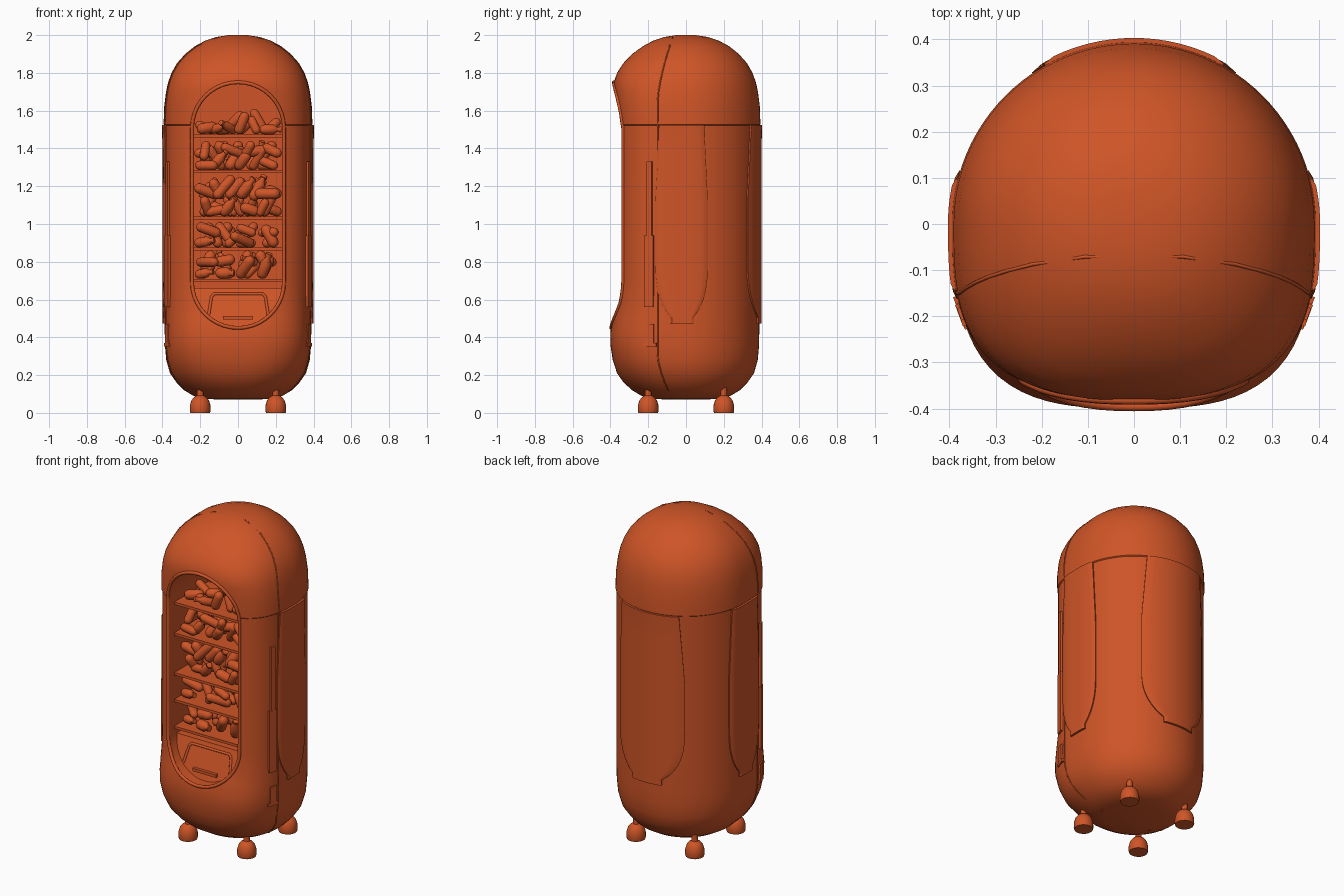
import bpy, bmesh, math, random
from mathutils import Vector, Matrix, Euler

if "Cube" in bpy.data.objects:
    bpy.data.objects.remove(bpy.data.objects["Cube"])

random.seed(4)
mat = bpy.data.materials.new("orange")
mat.diffuse_color = (0.62, 0.09, 0.02, 1)
mat.use_nodes = True
mat.node_tree.nodes["Principled BSDF"].inputs["Base Color"].default_value = mat.diffuse_color

# Body profile: height, side/back radius, front depth
PROFILE = [(0.07, 0.02, 0.02), (0.073, 0.17, 0.17), (0.09, 0.235, 0.235), (0.12, 0.285, 0.285),
           (0.16, 0.325, 0.33), (0.21, 0.36, 0.365), (0.28, 0.38, 0.388), (0.36, 0.387, 0.4),
           (0.43, 0.388, 0.4), (0.5, 0.388, 0.387), (0.58, 0.388, 0.37), (0.7, 0.388, 0.365),
           (1.5, 0.388, 0.365), (1.522, 0.388, 0.365), (1.527, 0.394, 0.368), (1.62, 0.391, 0.373),
           (1.7, 0.381, 0.38), (1.75, 0.37, 0.382), (1.8, 0.352, 0.365), (1.85, 0.324, 0.333),
           (1.9, 0.28, 0.285), (1.94, 0.23, 0.23), (1.97, 0.175, 0.175), (1.99, 0.115, 0.115),
           (2.0, 0.05, 0.05)]


def section(z):
    for (z0, r0, f0), (z1, r1, f1) in zip(PROFILE, PROFILE[1:]):
        if z <= z1:
            t = max(0, (z - z0) / (z1 - z0))
            r, f = r0 + t * (r1 - r0), f0 + t * (f1 - f0)
            break
    n = 3 - 0.8 * min(1, max(0, (z - 1.65) / 0.3, (0.35 - z) / 0.25))
    return r, f, n


def on_body(ang, z, off=0.0):
    r, f, n = section(z)
    c, s = math.cos(ang), math.sin(ang)
    rad = r if s >= 0 else (abs(c / r) ** n + abs(s / f) ** n) ** (-1 / n)
    return Vector(((rad + off) * c, (rad + off) * s, z))


def front_y(x, z):
    r, f, n = section(z)
    return -f * (1 - min(1, abs(x) / r) ** n) ** (1 / n)


def finish(name, bm, smooth=35):
    bmesh.ops.recalc_face_normals(bm, faces=bm.faces)
    me = bpy.data.meshes.new(name)
    bm.to_mesh(me)
    bm.free()
    ob = bpy.data.objects.new(name, me)
    bpy.context.collection.objects.link(ob)
    me.materials.append(mat)
    shade(ob, smooth)
    return ob


def shade(ob, deg=35):
    bpy.ops.object.select_all(action='DESELECT')
    ob.select_set(True)
    bpy.context.view_layer.objects.active = ob
    bpy.ops.object.shade_smooth_by_angle(angle=math.radians(deg))


def loft(bm, rings, caps=True):
    vs = [[bm.verts.new(p) for p in ring] for ring in rings]
    n = len(vs[0])
    for a, b in zip(vs, vs[1:]):
        for i in range(n):
            bm.faces.new((a[i], a[(i + 1) % n], b[(i + 1) % n], b[i]))
    if caps:
        bm.faces.new(vs[0][::-1])
        bm.faces.new(vs[-1])


def lathe(bm, prof, mtx, seg=12):
    loft(bm, [[mtx @ Vector((r * math.cos(2 * math.pi * i / seg), r * math.sin(2 * math.pi * i / seg), z))
               for i in range(seg)] for r, z in prof])


def box(bm, center, size, rot=0):
    bmesh.ops.create_cube(bm, size=1, matrix=Matrix.Translation(center) @ Matrix.Rotation(rot, 4, 'Z')
                          @ Matrix.Diagonal((*size, 1)))


def tube(name, pts, rad, cyclic=True):
    cu = bpy.data.curves.new(name, 'CURVE')
    cu.dimensions = '3D'
    cu.bevel_depth, cu.bevel_resolution = rad, 2
    sp = cu.splines.new('POLY')
    sp.points.add(len(pts) - 1)
    for p, q in zip(sp.points, pts):
        p.co = (*q, 1)
    sp.use_cyclic_u = cyclic
    cu.materials.append(mat)
    ob = bpy.data.objects.new(name, cu)
    bpy.context.collection.objects.link(ob)


def stadium(w, z0, z1, seg=20):
    top = [(w * math.cos(math.pi * i / seg), z1 - w + w * math.sin(math.pi * i / seg)) for i in range(seg + 1)]
    side = [z1 - w + (z0 - z1 + 2 * w) * k / 12 for k in range(1, 12)]
    low = [(-w * math.cos(math.pi * i / seg), z0 + w - w * math.sin(math.pi * i / seg)) for i in range(seg + 1)]
    return top + [(-w, z) for z in side] + low + [(w, z) for z in side[::-1]]


# Capsule body with the window cavity cut in
bm = bmesh.new()
loft(bm, [[on_body(2 * math.pi * i / 96, z) for i in range(96)] for z, _, _ in PROFILE])
body = finish("body", bm)
BACK = 0.05
bm = bmesh.new()
win = stadium(0.24, 0.455, 1.745)
loft(bm, [[(x, y, z) for x, z in win] for y in (-0.6, BACK)])
cutter = finish("window_cutter", bm)
mod = body.modifiers.new("window", 'BOOLEAN')
mod.operation, mod.solver, mod.object = 'DIFFERENCE', 'EXACT', cutter
bpy.context.view_layer.objects.active = body
bpy.ops.object.modifier_apply(modifier="window")
bpy.data.objects.remove(cutter)
shade(body)
tube("window_rim", [(x, front_y(x, z), z) for x, z in stadium(0.243, 0.45, 1.75)], 0.01)

# Raised side and back panels with rounded lower ends
for name, mid, half in (("right_panel", -3, 20), ("left_panel", 183, 20), ("back_panel", 90, 34)):
    bm = bmesh.new()
    rings = []
    for k in range(25):
        u = k / 24
        z = 1.524 - 1.05 * (1 - (1 - u) ** 1.7)
        t = max(0, (0.80 - z) / 0.33)
        w = half * max(0.25, (1 - min(1, t) ** 2.6)) ** 0.6 * (0.86 + 0.14 * min(1, (1.524 - z) / 0.4))
        angs = [math.radians(mid + w * (i / 8 - 1)) for i in range(17)]
        rings.append([on_body(a, z, 0.013 if 0 < i < 16 else 0.008) for i, a in enumerate(angs)]
                     + [on_body(a, z, -0.01) for a in angs[::-1]])
    loft(bm, rings)
    finish(name, bm)

# Door seam running over the body, and side grips
half = []
for k in range(41):
    z = 0.075 + 1.912 * k / 40
    y = 0.15 - 0.08 * min(1, max(0, (z - 1.65) / 0.34, (0.3 - z) / 0.23)) ** 1.5
    r, f, n = section(z)
    half.append((r * (1 - min(1, y / f) ** n) ** (1 / n), -y, z))
tube("door_seam", half + [(0, -0.07, 1.993)] + [(-x, y, z) for x, y, z in half[::-1]], 0.004, False)
for side, s in (("right", 1), ("left", -1)):
    bm = bmesh.new()
    for y, z0, z1, w in ((-0.195, 0.56, 0.94, 0.05), (-0.192, 0.94, 1.33, 0.028),
                         (-0.19, 0.37, 0.47, 0.045), (-0.19, 0.352, 0.37, 0.075)):
        box(bm, (s * 0.368, y, (z0 + z1) / 2), (0.024, w, z1 - z0), -s * 0.35)
    finish(side + "_grips", bm)

# Domed feet
for sx in (-1, 1):
    for sy in (-1, 1):
        bm = bmesh.new()
        lathe(bm, [(0.052, 0), (0.055, 0.01), (0.054, 0.04), (0.047, 0.065), (0.034, 0.083),
                   (0.018, 0.092), (0.016, 0.15)], Matrix.Translation((sx * 0.2, sy * 0.2, 0)), 20)
        finish(("front" if sy < 0 else "back") + ("_left" if sx < 0 else "_right") + "_foot", bm)

# Shelves
SHELVES = [(0.71, 0.86, 8), (0.875, 1.01, 8), (1.04, 1.26, 14), (1.285, 1.44, 12), (1.475, 1.59, 6)]
bm = bmesh.new()
for z, _, _ in SHELVES:
    box(bm, (0, (BACK - 0.28) / 2, z - 0.008), (0.476, BACK + 0.28, 0.016))
finish("shelves", bm)


# Heaped rounded packets and bottles on each shelf
def packet(bm, mtx, r, h, bottle):
    prof = [(r * math.sin(a), -h + r - r * math.cos(a)) for a in (0.15, 0.6, 1.1, 1.57)]
    if bottle:
        prof += [(r, h * 0.3), (r * 0.5, h * 0.6), (r * 0.45, h * 0.78), (r * 0.65, h * 0.8), (r * 0.6, h)]
    else:
        prof += [(r * math.sin(a), h - r + r * math.cos(a)) for a in (1.57, 1.1, 0.6, 0.15)]
    lathe(bm, prof, mtx, 12)


for k, (z0, z1, count) in enumerate(SHELVES):
    bm = bmesh.new()
    for row_y in (-0.22, -0.11):
        for i in range(count):
            r, h = random.uniform(0.023, 0.03), random.uniform(0.05, 0.078)
            layers = 2 if count > 6 else 1
            per = count / layers
            layer, slot = int(i // per), i % per
            tilt = random.choice((0.4, -0.5, 0.7, 1.4, 1.57, -1.2))
            rot = Euler((random.uniform(-0.5, 0.5), tilt, random.uniform(-0.5, 0.5))).to_matrix().to_4x4()
            ax = rot @ Vector((0, 0, h - r))
            ex, ez = abs(ax.x) + r, abs(ax.z) + r
            x = -0.2 + 0.4 * (slot + random.uniform(0.2, 0.8)) / per
            x = max(-0.232 + ex, min(0.232 - ex, x))
            z = z0 + ez + layer * (z1 - z0) * 0.42
            z = max(z0 + ez, min(z, z1 - ez))
            y = row_y + random.uniform(-0.02, 0.03)
            packet(bm, Matrix.Translation((x, y, z)) @ rot, r, h, random.random() < 0.3)
    finish("shelf_%d_goods" % (k + 1), bm, 50)

# Sloping delivery tray at the window foot, with flap frame and handle
slope = lambda z: -0.33 + (z - 0.455) * 0.35
bm = bmesh.new()
low = [(x, min(z, 0.66)) for x, z in win if z < 0.76]
loft(bm, [[(x * 0.995, slope(z), z) for x, z in low], [(x * 0.995, BACK, z) for x, z in low]])
finish("delivery_tray", bm)
tube("flap_frame", [(x, slope(z), z) for x, z in ((-0.155, 0.52), (-0.14, 0.615), (-0.125, 0.63), (0.13, 0.63),
                                               (0.145, 0.615), (0.16, 0.52))], 0.008, False)
bm = bmesh.new()
box(bm, (0, slope(0.5), 0.503), (0.16, 0.03, 0.018))
finish("flap_handle", bm)
